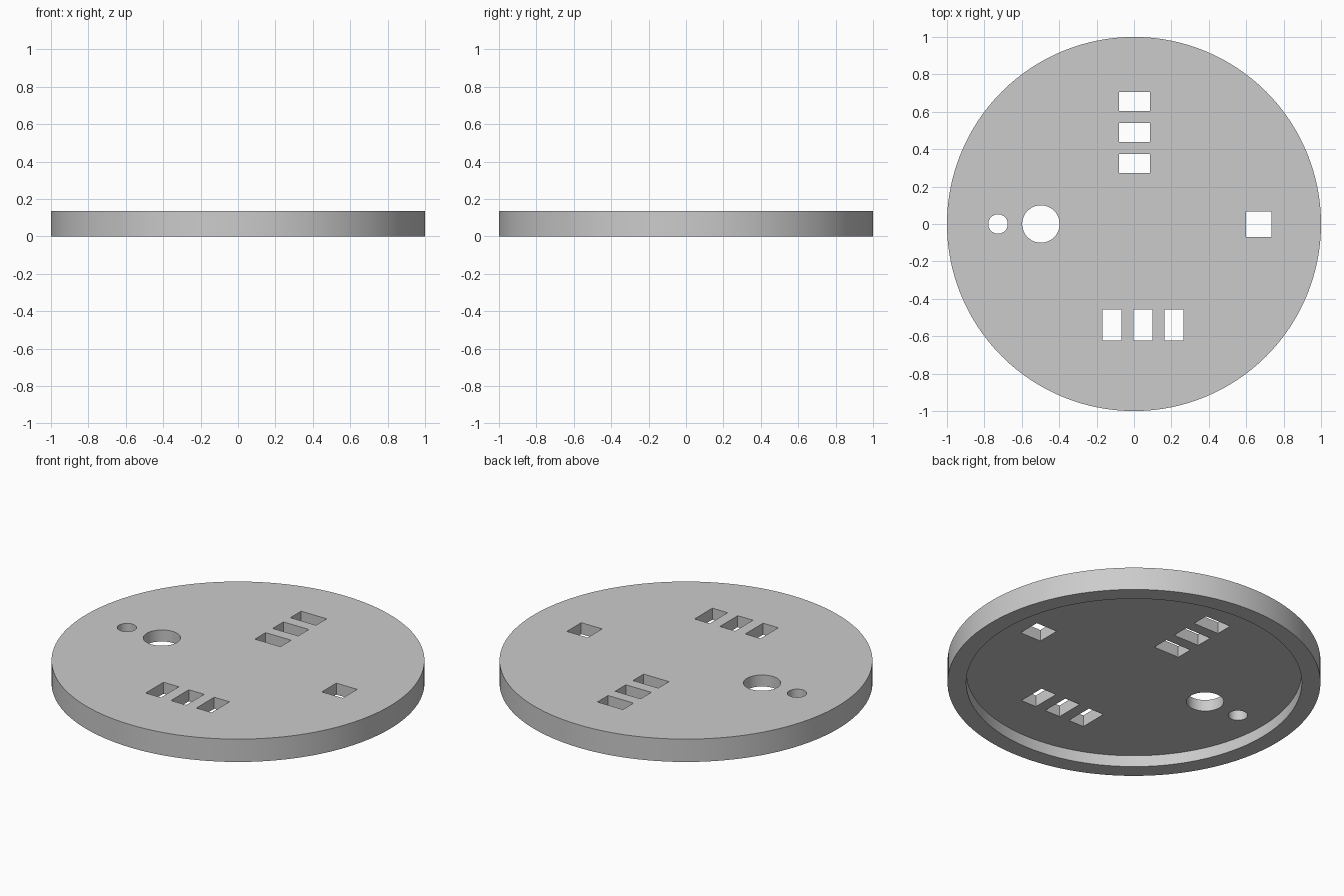
import bpy
import math

cube = bpy.data.objects.get("Cube")
if cube:
    bpy.data.objects.remove(cube, do_unlink=True)

HEIGHT = 0.135
RECESS = 0.067

grey = bpy.data.materials.new("plain_grey")
grey.use_nodes = True
colour = (0.6, 0.6, 0.6, 1)
grey.diffuse_color = colour
grey.node_tree.nodes["Principled BSDF"].inputs["Base Color"].default_value = colour


def disc(name, x, y, radius, bottom, top, sides):
    bpy.ops.mesh.primitive_cylinder_add(
        vertices=sides, radius=radius, depth=top - bottom,
        location=(x, y, (bottom + top) / 2))
    obj = bpy.context.object
    obj.name = name
    obj.data.materials.append(grey)
    return obj


def block(name, x, y, width, length):
    bpy.ops.mesh.primitive_cube_add(size=1, location=(x, y, HEIGHT / 2))
    obj = bpy.context.object
    obj.name = name
    obj.scale = (width, length, 2 * HEIGHT)
    obj.data.materials.append(grey)
    return obj


# Round lid plate
lid = disc("round_lid", 0, 0, 1, 0, HEIGHT, 128)

# Underside recess that leaves a rim
cutters = [disc("recess_cutter", 0, 0, 0.9, -RECESS, RECESS, 128)]

# Two round holes
for x, radius in ((-0.727, 0.052), (-0.498, 0.1)):
    cutters.append(disc("round_hole_cutter", x, 0, radius, -HEIGHT, 2 * HEIGHT, 64))

# Row of wide slots at the back, row of tall slots at the front
for i in range(3):
    cutters.append(block("back_slot_cutter", 0.003, 0.323 + 0.166 * i, 0.167, 0.1))
    cutters.append(block("front_slot_cutter", -0.118 + 0.166 * i, -0.54, 0.1, 0.167))

# Single square hole
cutters.append(block("square_hole_cutter", 0.666, -0.002, 0.137, 0.135))

# Cut every opening, then discard the cutters
for cutter in cutters:
    cutter.hide_render = True
    cut = lid.modifiers.new(cutter.name, "BOOLEAN")
    cut.operation = "DIFFERENCE"
    cut.solver = "EXACT"
    cut.object = cutter

bpy.ops.object.select_all(action="DESELECT")
lid.select_set(True)
bpy.context.view_layer.objects.active = lid
for name in [m.name for m in lid.modifiers]:
    bpy.ops.object.modifier_apply(modifier=name)
for cutter in cutters:
    bpy.data.objects.remove(cutter, do_unlink=True)

bpy.ops.object.shade_smooth_by_angle(angle=math.radians(30))
